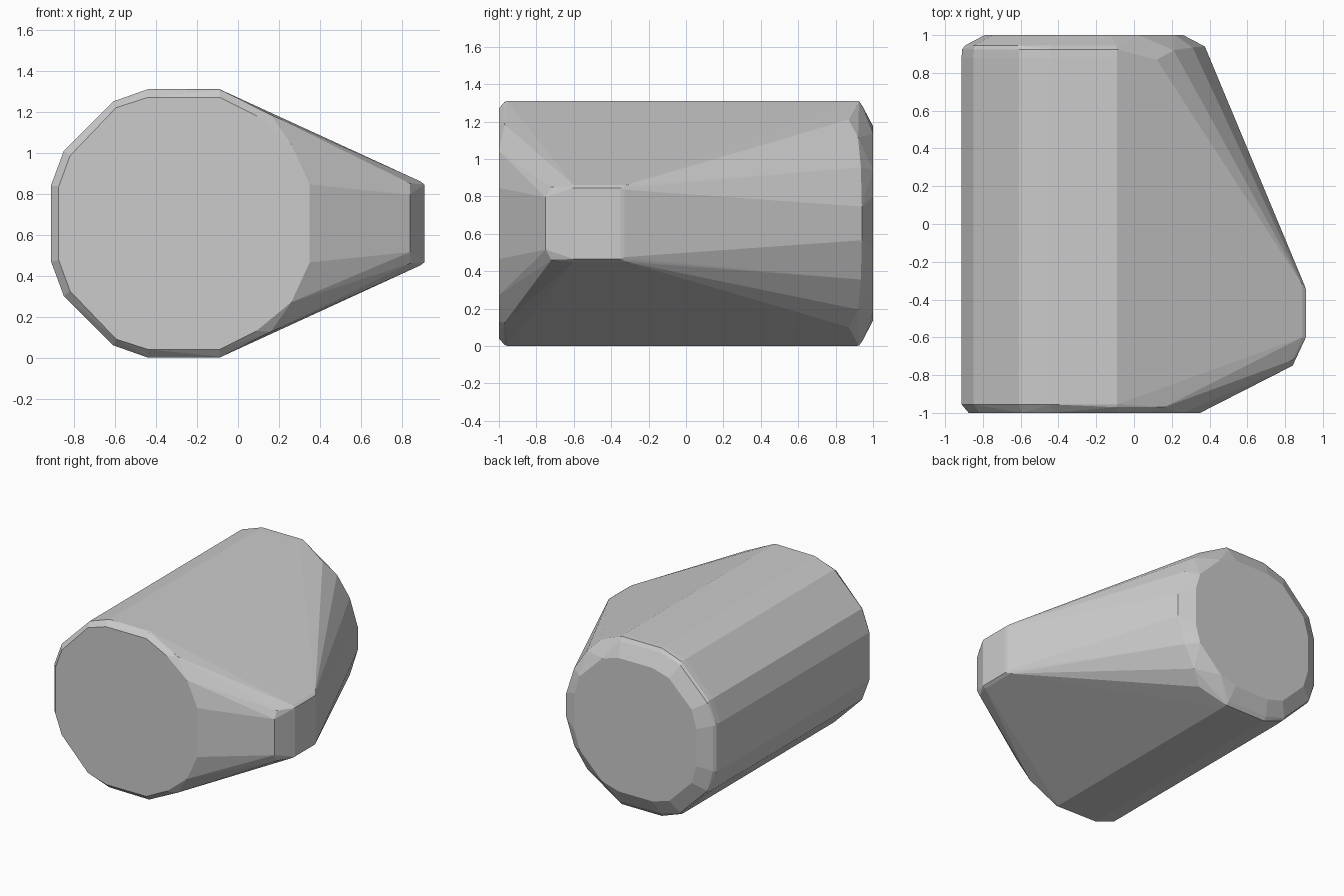
import bpy, bmesh

if "Cube" in bpy.data.objects:
    bpy.data.objects.remove(bpy.data.objects["Cube"])

ZC = 0.655          # height of the horizontal mirror plane
points = []


def add(y, outline):
    """Add an (x, height offset) outline at depth y, mirrored above and below ZC."""
    for x, h in outline:
        points.extend([(x, y, ZC + h), (x, y, ZC - h)])


# Faceted barrel: left half of its cross-section
barrel = [(-0.913, 0.185), (-0.85, 0.355), (-0.61, 0.595), (-0.44, 0.655), (-0.09, 0.655)]
add(-0.955, barrel)
add(0.88, barrel)
add(0.925, [(x * 0.995 - 0.001, h * 0.998) for x, h in barrel])

# Front cap with a thin bevel
add(-1.0, [(-0.875, 0.18), (-0.82, 0.33), (-0.595, 0.565), (-0.44, 0.615), (-0.09, 0.615),
           (0.09, 0.525), (0.26, 0.385), (0.35, 0.19)])
add(-0.97, [(0.16, 0.53), (-0.09, 0.65)])

# Right side of the back rim
for y, x, h in [(0.87, 0.12, 0.555), (0.92, 0.21, 0.46), (0.935, 0.31, 0.30), (0.94, 0.375, 0.09)]:
    add(y, [(x, h)])

# Back cap and its chamfer
cap = [(1, 0.28), (0.92, 0.55), (0.55, 0.92), (0.28, 1)]
cap += [(-a, b) for a, b in cap]
add(0.945, [(-0.27 + 0.625 * a, 0.625 * b) for a, b in cap if a < 0.5])
add(1.0, [(-0.265 + 0.525 * a, 0.52 * b) for a, b in cap])

# Blunt nose on the right
for y, x, h in [(-0.60, 0.91, 0.19), (-0.35, 0.91, 0.19), (-0.60, 0.89, 0.205), (-0.32, 0.89, 0.205),
                (-0.33, 0.905, 0.18), (-0.75, 0.84, 0.14), (-0.72, 0.84, 0.195)]:
    add(y, [(x, h)])

# Wrap everything in one convex body
bm = bmesh.new()
for p in points:
    bm.verts.new(p)
hull = bmesh.ops.convex_hull(bm, input=bm.verts)
bmesh.ops.delete(bm, geom=[v for v in bm.verts if not v.link_faces], context='VERTS')
bmesh.ops.dissolve_limit(bm, angle_limit=0.02, verts=bm.verts, edges=bm.edges)
bmesh.ops.recalc_face_normals(bm, faces=bm.faces)
mesh = bpy.data.meshes.new("faceted_body")
bm.to_mesh(mesh)
bm.free()
bpy.context.collection.objects.link(bpy.data.objects.new("faceted_body", mesh))
